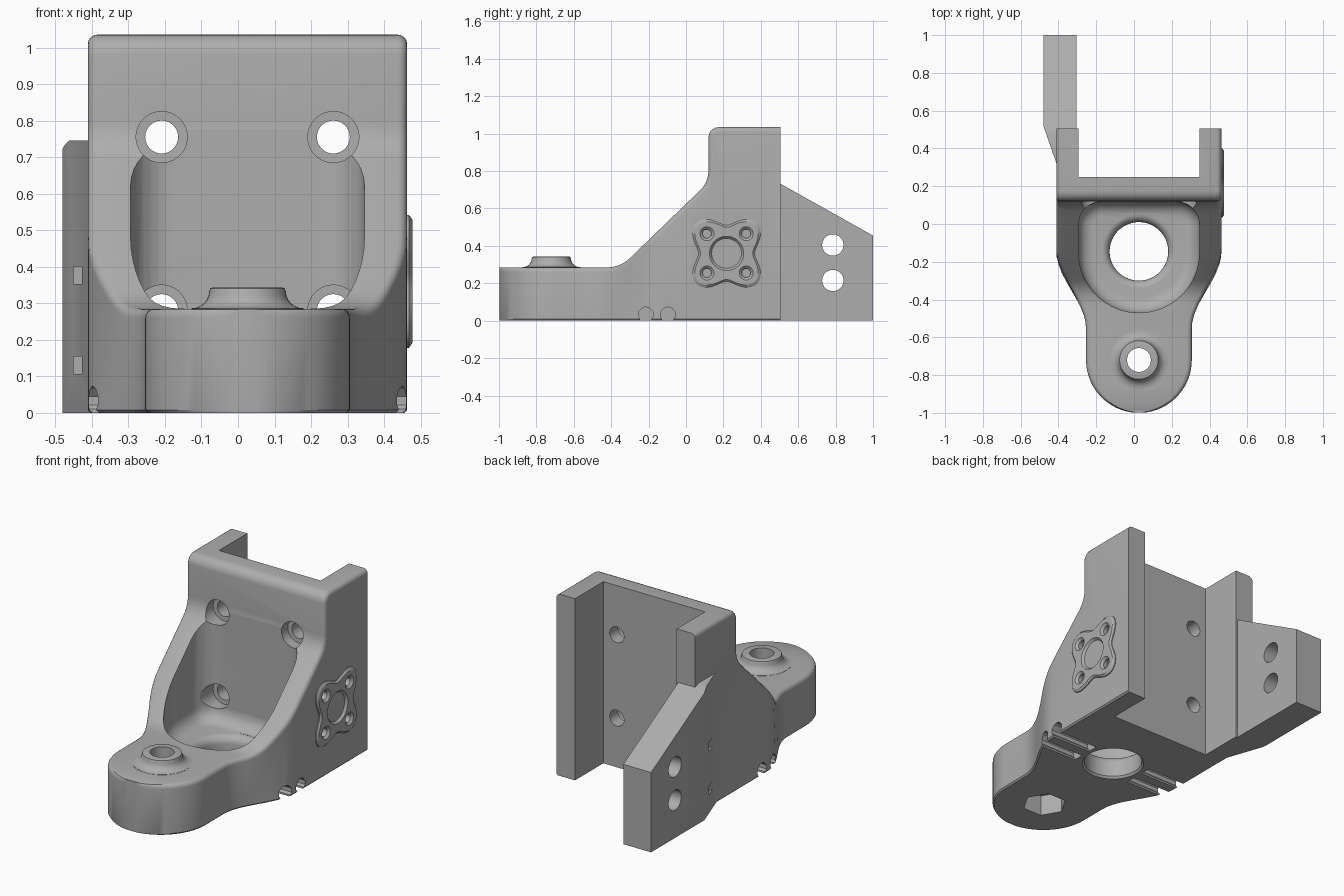
import bpy, bmesh
from math import sin, cos, pi, radians, hypot

if "Cube" in bpy.data.objects:
    bpy.data.objects.remove(bpy.data.objects["Cube"])

grey = bpy.data.materials.new("plain grey")
grey.use_nodes = True
COLOUR = (0.42, 0.42, 0.42, 1)
grey.diffuse_color = COLOUR
grey.node_tree.nodes["Principled BSDF"].inputs["Base Color"].default_value = COLOUR
CX = 0.026  # centre line of the body


def loft(name, rings):
    """Closed solid through rings of equal length."""
    bm = bmesh.new()
    rows = [[bm.verts.new(p) for p in ring] for ring in rings]
    n = len(rows[0])
    for a, b in zip(rows, rows[1:]):
        for i in range(n):
            j = (i + 1) % n
            bm.faces.new((a[i], a[j], b[j], b[i]))
    bm.faces.new(rows[0])
    bm.faces.new(rows[-1])
    bmesh.ops.recalc_face_normals(bm, faces=bm.faces)
    mesh = bpy.data.meshes.new(name)
    bm.to_mesh(mesh)
    bm.free()
    mesh.materials.append(grey)
    ob = bpy.data.objects.new(name, mesh)
    bpy.context.collection.objects.link(ob)
    return ob


def place(axis, u, v, d):
    """Point with depth d along an axis and (u, v) across it."""
    return {"x": (d, u, v), "y": (u, d, v), "z": (u, v, d)}[axis]


def prism(name, axis, outline, lo, hi):
    return loft(name, [[place(axis, u, v, d) for u, v in outline] for d in (lo, hi)])


def lathe(name, axis, u, v, profile, sides=40):
    """Turned solid; profile holds (radius, depth) pairs."""
    turns = [2 * pi * i / sides for i in range(sides)]
    return loft(name, [[place(axis, u + r * cos(t), v + r * sin(t), d) for t in turns]
                       for r, d in profile])


def box(name, x, y, z):
    return prism(name, "z", [(x[0], y[0]), (x[1], y[0]), (x[1], y[1]), (x[0], y[1])], *z)


def combine(target, tool, operation):
    mod = target.modifiers.new("join", "BOOLEAN")
    mod.operation, mod.solver, mod.object = operation, "EXACT", tool
    bpy.context.view_layer.objects.active = target
    bpy.ops.object.modifier_apply(modifier=mod.name)
    bpy.data.objects.remove(tool)


# Body: rounded sections swept along the side profile (y, z, slope)
path = []
for i in range(15):
    t = radians(8 + 82 * i / 14)
    path.append((-0.72 - 0.28 * cos(t), 0.285, 0))
path += [(-0.68 + 0.04 * i, 0.285, 0) for i in range(7)]
ramp = radians(44)
for i in range(6):
    a = ramp * i / 5
    path.append((-0.42 + 0.17 * sin(a), 0.285 + 0.17 * (1 - cos(a)), a))
y0, z0 = path[-1][:2]
y1, z1 = -0.02 + 0.14 * sin(ramp), 0.8 - 0.14 * cos(ramp)
path += [(y0 + (y1 - y0) * i / 9, z0 + (z1 - z0) * i / 9, ramp) for i in range(1, 10)]
ramp_end = len(path) - 1
for i in range(1, 6):
    a = ramp + (pi / 2 - ramp) * i / 5
    path.append((-0.02 + 0.14 * sin(a), 0.8 - 0.14 * cos(a), a))
for i in range(6):
    a = pi / 2 * (1 - i / 5)
    path.append((0.175 - 0.055 * sin(a), 0.98 + 0.055 * cos(a), a))
path.append((0.505, 1.035, 0))


def half_width(y):
    if y < -0.72:
        return max(0.02, (0.28 ** 2 - (y + 0.72) ** 2) ** 0.5)
    s = min(1, max(0, (y + 0.55) / 0.4))
    return 0.28 + 0.157 * s * s * (3 - 2 * s)


rings = []
for k, (y, z, a) in enumerate(path):
    w = half_width(y)
    r = min(0.025, w / 2)
    base = y
    if k > ramp_end:
        base = y1 + (0.505 - y1) * (k - ramp_end) / (len(path) - 1 - ramp_end)
    half = [(w - 0.008, base, 0), (w, base, 0.008)]
    for i in range(5):
        t = pi / 2 * i / 4
        drop = r * (1 - sin(t))
        half.append((w - r + r * cos(t), y + sin(a) * drop, z - cos(a) * drop))
    rings.append([(CX + x, p, q) for x, p, q in half] +
                 [(CX - x, p, q) for x, p, q in reversed(half)])
body = loft("bracket_body", rings)

# Raised collar around the front bolt hole
flare = [(0.15, 0.2), (0.155, 0.286)]
for i in range(1, 7):
    t = pi / 2 * i / 6
    flare.append((0.155 - 0.05 * sin(t), 0.286 + 0.046 * (1 - cos(t))))
collar = lathe("bolt_collar", "z", CX, -0.72, flare + [(0.102, 0.341), (0.095, 0.343)])
combine(body, collar, "UNION")

# Rear arm: plan outline limited by a sloping side profile
arm = prism("rear_arm", "z", [(-0.305, 1), (-0.305, 0.45), (-0.36, 0.29), (-0.40, 0.29),
                              (-0.48, 0.52), (-0.48, 1)], 0, 1)
slope = prism("arm_slope", "x", [(0.2, -0.1), (1.1, -0.1), (1.1, 0.399), (0.5, 0.735),
                                 (0.47, 0.745), (0.2, 0.745)], -1, 0)
combine(arm, slope, "INTERSECT")
combine(body, arm, "UNION")

# Four-lobed mounting pad on the side
PY, PZ = 0.217, 0.36


def lobes(scale, x):
    ring = []
    for i in range(96):
        t = 2 * pi * i / 96
        r = scale * (0.19 - 0.04 * cos(4 * t))
        ring.append((x, PY + r * cos(t), PZ + r * sin(t)))
    return ring


pad = loft("side_pad", [lobes(1, 0.44), lobes(1, 0.468), lobes(0.93, 0.477)])
combine(body, pad, "UNION")

# Pocket with round front, soft rear corners and a filleted floor


def pocket_ring(d, z):
    ring = []
    for i in range(33):
        t = pi + pi * i / 32
        ring.append((CX + (0.32 - d) * cos(t), -0.15 + (0.32 - d) * sin(t), z))
    for side, start in ((1, 0), (-1, pi / 2)):
        for i in range(9):
            t = start + pi / 2 * i / 8
            ring.append((CX + side * 0.2 + (0.12 - d) * cos(t), -0.002 + (0.12 - d) * sin(t), z))
    return ring


floor = []
for i in range(7):
    t = pi / 2 * i / 6
    floor.append(pocket_ring(0.08 * (1 - sin(t)), 0.14 + 0.08 * (1 - cos(t))))
cutters = [loft("pocket", floor + [pocket_ring(0, 1.2)])]

# Rear channel and large floor opening
cutters.append(box("channel", (-0.295, 0.346), (0.25, 0.7), (-0.2, 1.3)))
rim = [(0.165, -0.1), (0.165, 0), (0.155, 0.012), (0.155, 0.095)]
for i in range(1, 6):
    t = pi / 2 * i / 5
    rim.append((0.155 + 0.045 * (1 - cos(t)), 0.095 + 0.046 * sin(t)))
cutters.append(lathe("floor_opening", "z", CX, -0.145, rim + [(0.2, 0.2)], 64))

# Front bolt hole with hexagonal nut recess
cutters.append(lathe("bolt_hole", "z", CX, -0.72, [(0.063, -0.1), (0.063, 0.5)]))
cutters.append(lathe("nut_recess", "z", CX, -0.72, [(0.118, -0.1), (0.118, 0.12)], 6))

# Four counterbored screw holes in the back wall
for x in (CX - 0.235, CX + 0.235):
    for z in (0.28, 0.755):
        cutters.append(lathe("screw_hole", "y", x, z,
                             [(0.07, -0.03), (0.07, 0.175), (0.045, 0.176), (0.045, 0.4)]))

# Arm holes and small slots in the slanted face
for z in (0.215, 0.405):
    cutters.append(lathe("arm_hole", "x", 0.785, z, [(0.057, -0.6), (0.057, -0.2)]))
for z in (0.13, 0.377):
    cutters.append(box("arm_slot", (-0.45, -0.427), (0.33, 0.47), (z - 0.024, z + 0.024)))

# Tie grooves under both sides, stopping short of the opening
arch = [(-0.03, -0.05), (-0.03, 0.01), (-0.04, 0.022), (-0.04, 0.045), (-0.022, 0.066),
        (0, 0.074)]
arch += [(-u, v) for u, v in reversed(arch[:-1])]
for y in (-0.215, -0.097):
    for lo, hi in ((-0.6, CX - 0.185), (CX + 0.185, 0.6)):
        cutters.append(prism("tie_groove", "x", [(y + u, v) for u, v in arch], lo, hi))

# Pad screw holes and centre ring
for sy in (-1, 1):
    for sz in (-1, 1):
        cutters.append(lathe("pad_hole", "x", PY + sy * 0.105, PZ + sz * 0.105,
                             [(0.024, 0.44), (0.024, 0.465), (0.038, 0.4775), (0.038, 0.5)], 24))
cutters.append(lathe("pad_centre", "x", PY, PZ, [(0.08, 0.464), (0.092, 0.4775), (0.092, 0.5)]))

for cutter in cutters:
    combine(body, cutter, "DIFFERENCE")

# Smooth curved faces while keeping hard edges
bpy.ops.object.select_all(action="DESELECT")
body.select_set(True)
bpy.context.view_layer.objects.active = body
bpy.ops.object.shade_smooth_by_angle(angle=radians(28))
